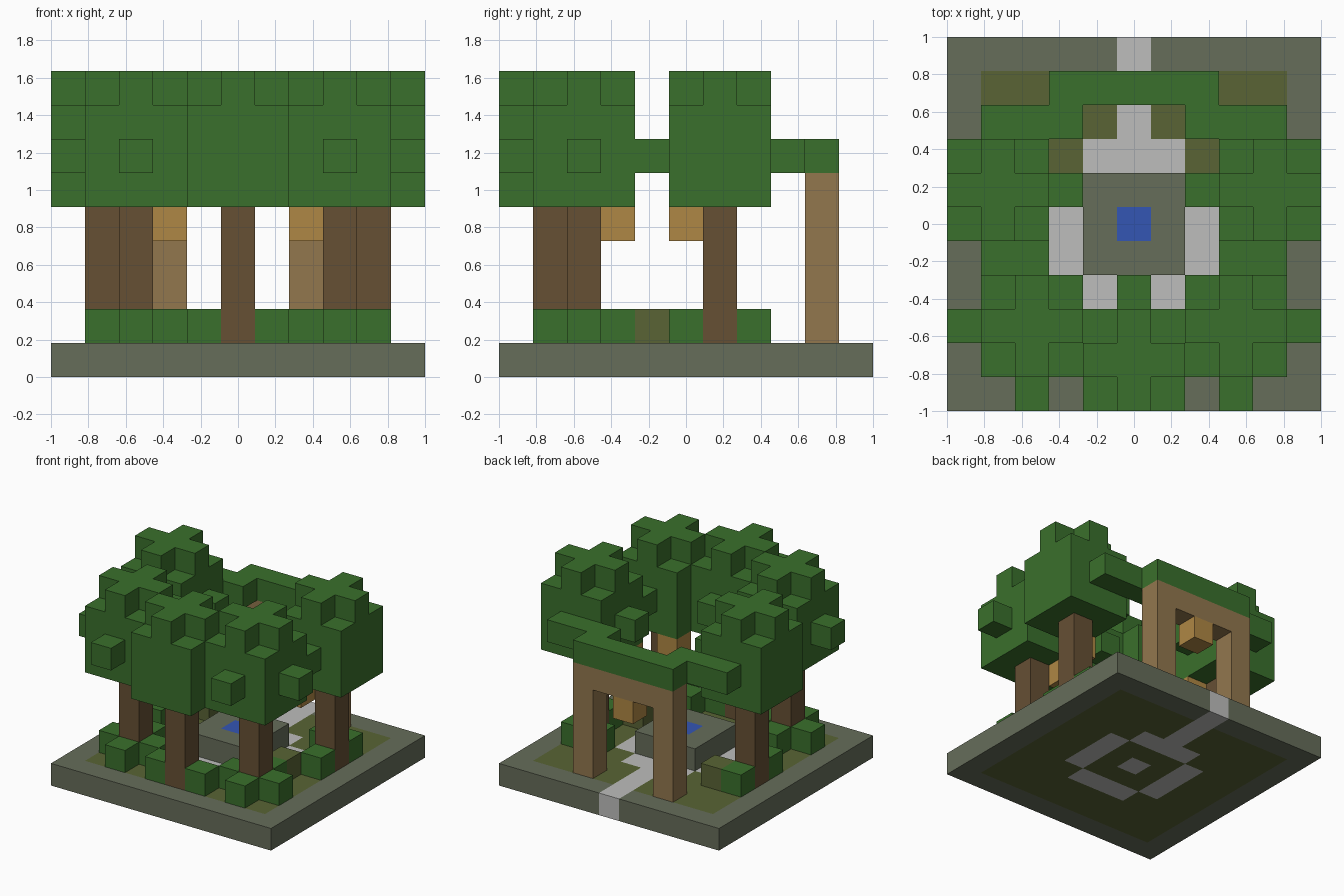
import bpy
import bmesh
from mathutils import Vector

if "Cube" in bpy.data.objects:
    bpy.data.objects.remove(bpy.data.objects["Cube"], do_unlink=True)

UNIT = 2 / 11  # edge of one block; the plot is eleven blocks wide
SIDES = [Vector(d) for d in ((1, 0, 0), (-1, 0, 0), (0, 1, 0), (0, -1, 0), (0, 0, 1), (0, 0, -1))]


def material(name, rgb):
    mat = bpy.data.materials.new(name)
    mat.use_nodes = True
    mat.diffuse_color = (*rgb, 1)
    mat.node_tree.nodes["Principled BSDF"].inputs["Base Color"].default_value = (*rgb, 1)
    return mat


leaf = material("leaf green", (0.042, 0.162, 0.025))
stone = material("mossy stone", (0.133, 0.153, 0.102))
grass = material("olive grass", (0.100, 0.127, 0.035))
paving = material("pale paving", (0.515, 0.515, 0.505))
blue = material("water blue", (0.034, 0.093, 0.456))
bark = material("dark bark", (0.133, 0.080, 0.034))
timber = material("light timber", (0.287, 0.184, 0.076))
amber = material("lantern amber", (0.429, 0.242, 0.058))


def box(x, y, z):
    """Cells of a block region, each axis given as an inclusive range."""
    return {(i, j, k) for i in range(x[0], x[1] + 1)
            for j in range(y[0], y[1] + 1) for k in range(z[0], z[1] + 1)}


def column(i, j, low, high):
    return box((i, i), (j, j), (low, high))


def blocks(name, cells, mat):
    """Outer skin of a set of unit blocks."""
    bm = bmesh.new()
    for cell in cells:
        centre = Vector(cell) + Vector((0, 0, 0.5))
        for d in SIDES:
            if tuple(int(c) for c in Vector(cell) + d) in cells:
                continue
            u = Vector((d.y, d.z, d.x))
            v = d.cross(u)
            corners = [(a * u + b * v + d) / 2 for a, b in ((1, 1), (-1, 1), (-1, -1), (1, -1))]
            bm.faces.new([bm.verts.new((centre + c) * UNIT) for c in corners])
    bmesh.ops.remove_doubles(bm, verts=bm.verts, dist=0.0001)
    mesh = bpy.data.meshes.new(name)
    bm.to_mesh(mesh)
    bm.free()
    mesh.materials.append(mat)
    obj = bpy.data.objects.new(name, mesh)
    bpy.context.collection.objects.link(obj)
    return obj


# Ground: ring path with a lane to the back, lawn, stone rim
plot = box((-5, 5), (-5, 5), (0, 0))
ring = box((-2, 2), (-1, 1), (0, 0)) | box((-1, 1), (-2, 2), (0, 0))
path = (ring - box((-1, 1), (-1, 1), (0, 0))) | box((0, 0), (3, 5), (0, 0)) | {(0, 0, 0)}
lawn = box((-4, 4), (-4, 4), (0, 0))
blocks("path", path, paving)
blocks("lawn", lawn - path, grass)
blocks("stone_rim", plot - lawn - path, stone)

# Fountain
blocks("basin", box((-1, 1), (-1, 1), (1, 1)) - {(0, 0, 1)}, stone)
blocks("water", {(0, 0, 1)}, blue)

# Trees: trunk, solid crown, cross on top, side tufts kept inside the plot
canopy = set()
for n, (i, j) in enumerate([(0, -4), (3, -3), (-3, -3), (4, 1), (-4, 1)], 1):
    blocks(f"trunk_{n}", column(i, j, 1, 4), bark)
    canopy |= box((i - 1, i + 1), (j - 1, j + 1), (5, 7))
    canopy |= box((i - 1, i + 1), (j, j), (8, 8)) | box((i, i), (j - 1, j + 1), (8, 8))
    tufts = box((i - 2, i + 2), (j, j), (6, 6)) | box((i, i), (j - 2, j + 2), (6, 6))
    canopy |= {c for c in tufts if max(abs(c[0]), abs(c[1])) <= 5}

# Leafy top of the gate, joined to the rear trees
canopy |= box((-2, 2), (4, 4), (6, 6))
for s in (-1, 1):
    canopy |= {(s * 2, 3, 6), (s * 3, 3, 6)}
blocks("tree_canopy", canopy, leaf)

# Gate
blocks("gate", column(-2, 4, 1, 5) | column(2, 4, 1, 5) | box((-2, 2), (4, 4), (5, 5)), timber)

# Hanging lanterns
blocks("gate_lantern", {(0, 4, 4)}, amber)
for s, side in ((1, "left"), (-1, "right")):
    blocks(f"front_lantern_{side}", {(s * 2, -2, 4)}, amber)
    blocks(f"rear_lantern_{side}", {(s * 3, 0, 4)}, amber)

# Bushes around the trunks, and two grassy mounds
bushes = set()
for s in (-1, 1):
    for i, j in ((1, -4), (3, -4), (4, -3), (2, -3), (3, -2), (4, 0), (4, 2)):
        bushes.add((s * i, j, 1))
bushes.add((3, 2, 1))
blocks("bushes", bushes, leaf)
blocks("grass_mounds", {(3, -1, 1), (-3, 2, 1)}, grass)
